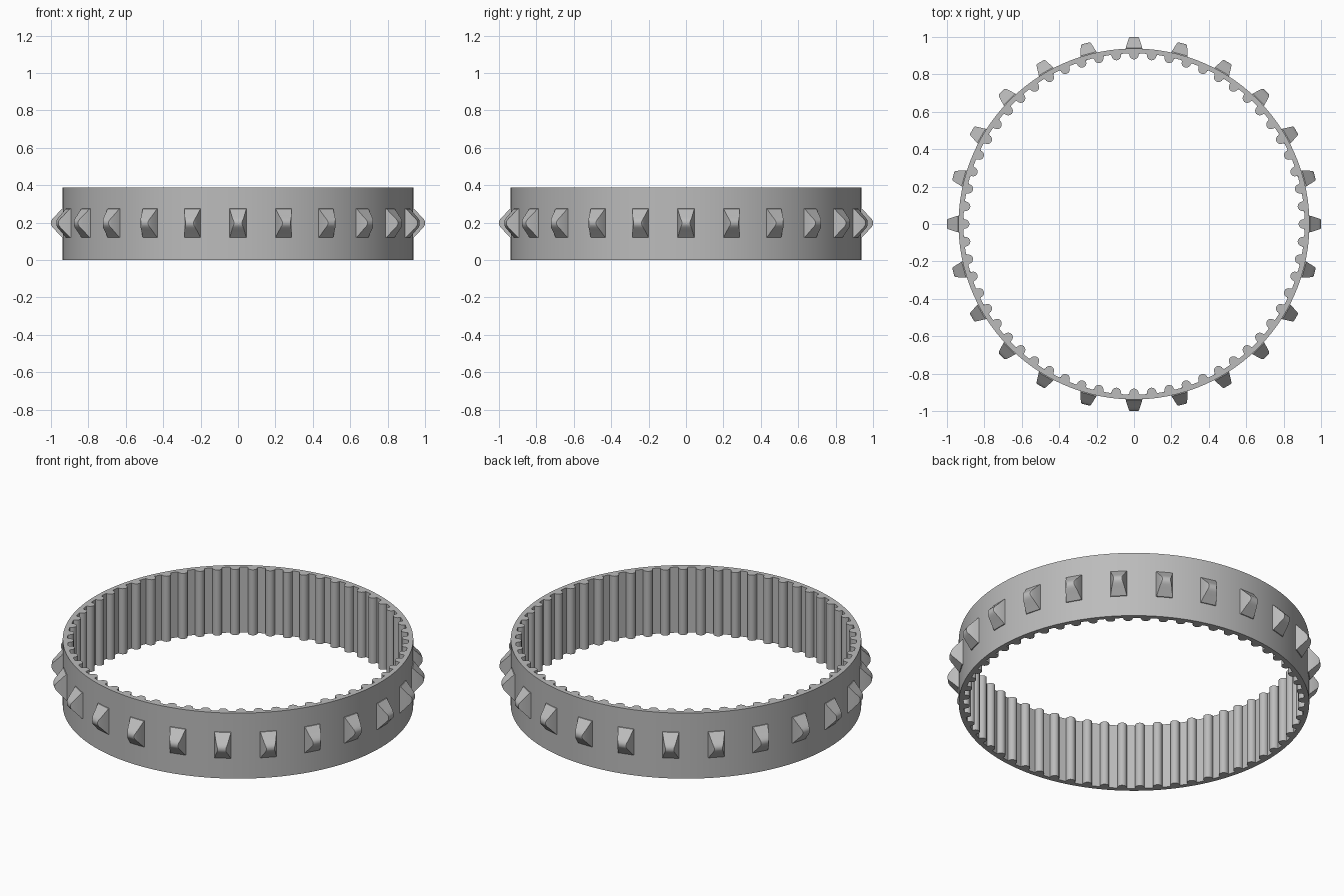
import bpy, bmesh
from math import sin, cos, pi
from mathutils import Matrix

cube = bpy.data.objects.get("Cube")
if cube:
    bpy.data.objects.remove(cube, do_unlink=True)

HEIGHT = 0.387
OUTER, INNER = 0.938, 0.912
TEETH, LUGS = 60, 24
TOOTH_R, TOOTH_CENTRE = 0.025, 0.905

grey = bpy.data.materials.new("rubber_grey")
grey.use_nodes = True
grey.diffuse_color = (0.5, 0.5, 0.5, 1)
grey.node_tree.nodes["Principled BSDF"].inputs["Base Color"].default_value = grey.diffuse_color


def finish(bm, name, angle):
    bmesh.ops.recalc_face_normals(bm, faces=bm.faces)
    mesh = bpy.data.meshes.new(name)
    bm.to_mesh(mesh)
    bm.free()
    mesh.materials.append(grey)
    obj = bpy.data.objects.new(name, mesh)
    bpy.context.collection.objects.link(obj)
    bpy.ops.object.select_all(action="DESELECT")
    obj.select_set(True)
    bpy.context.view_layer.objects.active = obj
    bpy.ops.object.shade_smooth_by_angle(angle=angle)
    return obj


def inner_pitch(steps=8):
    """One pitch of the inner wall as (radius, tangent): round tooth, then flat root."""
    points = [(INNER, -TOOTH_R)]
    for i in range(steps + 1):
        a = -pi / 2 + pi * i / steps
        points.append((TOOTH_CENTRE - TOOTH_R * cos(a), TOOTH_R * sin(a)))
    points.append((INNER, TOOTH_R))
    return points


# Toothed belt: plain outer wall, cogged inner wall, joined pitch by pitch
bm = bmesh.new()
pitch = inner_pitch()
count = len(pitch)
columns = []
for k in range(TEETH):
    turn = 2 * pi * k / TEETH
    for i, (r, t) in enumerate(pitch):
        a = turn + (i / count - (count - 1) / (2 * count)) * 2 * pi / TEETH
        inner = (r * cos(turn) - t * sin(turn), r * sin(turn) + t * cos(turn))
        outer = (OUTER * cos(a), OUTER * sin(a))
        columns.append([bm.verts.new((*p, z)) for p, z in
                        ((inner, 0), (outer, 0), (outer, HEIGHT), (inner, HEIGHT))])
for i, col in enumerate(columns):
    nxt = columns[(i + 1) % len(columns)]
    for j in range(4):
        m = (j + 1) % 4
        bm.faces.new((col[j], nxt[j], nxt[m], col[m]))
finish(bm, "toothed_belt", pi / 6)

# Tapered drive lugs with rounded crests: radius, half width, half height
sections = [(0.925, 0.046, 0.079), (0.942, 0.044, 0.076), (0.978, 0.033, 0.037),
            (0.99, 0.029, 0.025), (0.997, 0.025, 0.015), (1.0, 0.022, 0.006)]
bm = bmesh.new()
for k in range(LUGS):
    place = Matrix.Rotation(2 * pi * k / LUGS, 4, "Z") @ Matrix.Translation((0, 0, HEIGHT / 2 + 0.004))
    rings = [[bm.verts.new(place @ Matrix.Translation((r, sy * w, sz * h)).translation)
              for sy, sz in ((-1, -1), (1, -1), (1, 1), (-1, 1))] for r, w, h in sections]
    for a, b in zip(rings, rings[1:]):
        for j in range(4):
            m = (j + 1) % 4
            bm.faces.new((a[j], a[m], b[m], b[j]))
    bm.faces.new(rings[0])
    bm.faces.new(rings[-1])
finish(bm, "drive_lugs", pi / 6)
